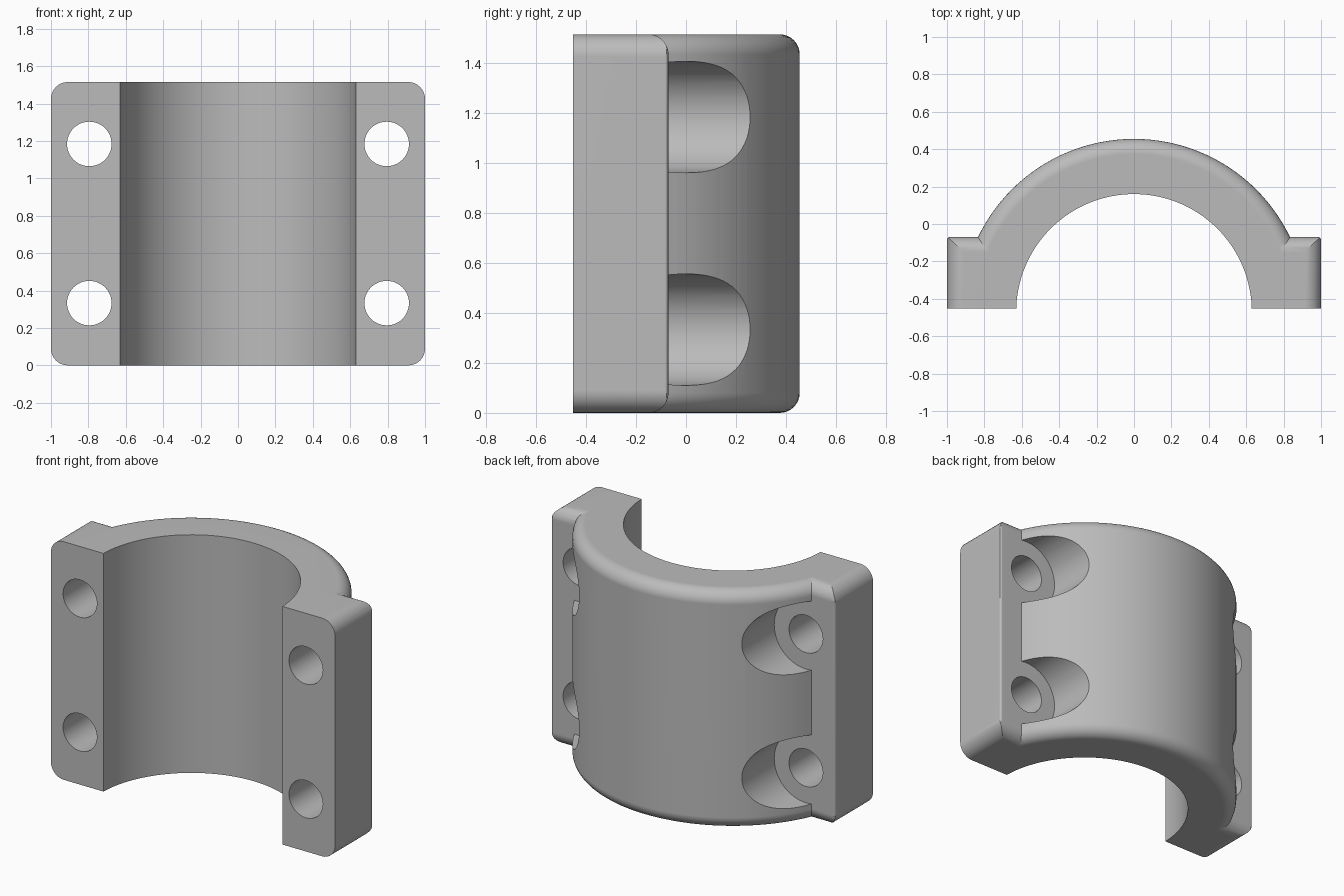
import bpy
import bmesh
from math import sin, cos, pi, radians

if "Cube" in bpy.data.objects:
    bpy.data.objects.remove(bpy.data.objects["Cube"])

HEIGHT = 1.515
FRONT = -0.453           # flat mating face
FLANGE_BACK = -0.07
AXIS_Y = -0.47           # centre line of the bore
FILLET = 0.08
HOLES = [(x, z) for x in (-0.795, 0.795) for z in (0.333, 1.184)]


def arc(cx, cy, r, start, end, n):
    return [(cx + r * cos(start + (end - start) * i / n),
             cy + r * sin(start + (end - start) * i / n)) for i in range(n + 1)]


def circle(cx, cy, r, n):
    return arc(cx, cy, r, 0, 2 * pi, n)[:-1]


def prism(name, profile, axis, low, high, bevel=0, segments=8):
    """Extrude a 2D profile along an axis, optionally rounding both end rims."""
    place = {"x": lambda u, v, t: (t, u, v),
             "y": lambda u, v, t: (u, t, v),
             "z": lambda u, v, t: (u, v, t)}[axis]
    bm = bmesh.new()
    ends = [[bm.verts.new(place(u, v, t)) for u, v in profile] for t in (low, high)]
    caps = [bm.faces.new(ring) for ring in ends]
    n = len(profile)
    for i in range(n):
        j = (i + 1) % n
        bm.faces.new((ends[0][i], ends[0][j], ends[1][j], ends[1][i]))
    bmesh.ops.recalc_face_normals(bm, faces=bm.faces)
    if bevel:
        rims = [e for cap in caps for e in cap.edges]
        bmesh.ops.bevel(bm, geom=rims, offset=bevel, segments=segments,
                        profile=0.5, affect="EDGES")
    mesh = bpy.data.meshes.new(name)
    bm.to_mesh(mesh)
    bm.free()
    obj = bpy.data.objects.new(name, mesh)
    bpy.context.collection.objects.link(obj)
    return obj


def combine(target, other, operation):
    """Apply a boolean and discard the second solid."""
    mod = target.modifiers.new(operation.lower(), "BOOLEAN")
    mod.operation = operation
    mod.solver = "EXACT"
    mod.object = other
    bpy.context.view_layer.objects.active = target
    bpy.ops.object.modifier_apply(modifier=mod.name)
    bpy.data.objects.remove(other)


# Outer barrel with rounded rims
clamp = prism("clamp_half", circle(0, AXIS_Y, 0.925, 128), "z", 0, HEIGHT, FILLET)

# Pockets that clear the bolt heads
for x, z in HOLES:
    pocket = prism("pocket_cutter", circle(x, z, 0.223, 64), "y", FLANGE_BACK - 0.01, 1)
    combine(clamp, pocket, "DIFFERENCE")

# Bolt flanges: rounded plate outline crossed with a rounded side outline
r = 0.09
outline = []
for cx, cz, start in ((1 - r, HEIGHT - r, 0), (r - 1, HEIGHT - r, pi / 2),
                      (r - 1, r, pi), (1 - r, r, 1.5 * pi)):
    outline += arc(cx, cz, r, start, start + pi / 2, 8)
flange = prism("flange", outline, "y", -0.6, 0.1)
side = [(-0.8, 0)]
side += arc(FLANGE_BACK - FILLET, FILLET, FILLET, -pi / 2, 0, 8)
side += arc(FLANGE_BACK - FILLET, HEIGHT - FILLET, FILLET, 0, pi / 2, 8)
side += [(-0.8, HEIGHT)]
combine(flange, prism("flange_side", side, "x", -1, 1, 0.015, 3), "INTERSECT")
combine(clamp, flange, "UNION")

# Bore, flat front and bolt holes
combine(clamp, prism("bore_cutter", circle(0, AXIS_Y, 0.63, 128), "z", -1, 3), "DIFFERENCE")
block = [(-2, -2), (2, -2), (2, FRONT), (-2, FRONT)]
combine(clamp, prism("front_cutter", block, "z", -1, 3), "DIFFERENCE")
for x, z in HOLES:
    combine(clamp, prism("bolt_cutter", circle(x, z, 0.119, 48), "y", -1, 0.2), "DIFFERENCE")

# Single grey material
grey = bpy.data.materials.new("plain_grey")
grey.use_nodes = True
colour = (0.5, 0.5, 0.5, 1)
grey.diffuse_color = colour
grey.node_tree.nodes["Principled BSDF"].inputs["Base Color"].default_value = colour
clamp.data.materials.clear()
clamp.data.materials.append(grey)
for face in clamp.data.polygons:
    face.material_index = 0

# Smooth curves, sharp edges
bpy.ops.object.select_all(action="DESELECT")
clamp.select_set(True)
bpy.context.view_layer.objects.active = clamp
bpy.ops.object.shade_smooth_by_angle(angle=radians(25))
weighted = clamp.modifiers.new("weighted_normals", "WEIGHTED_NORMAL")
weighted.keep_sharp = True
